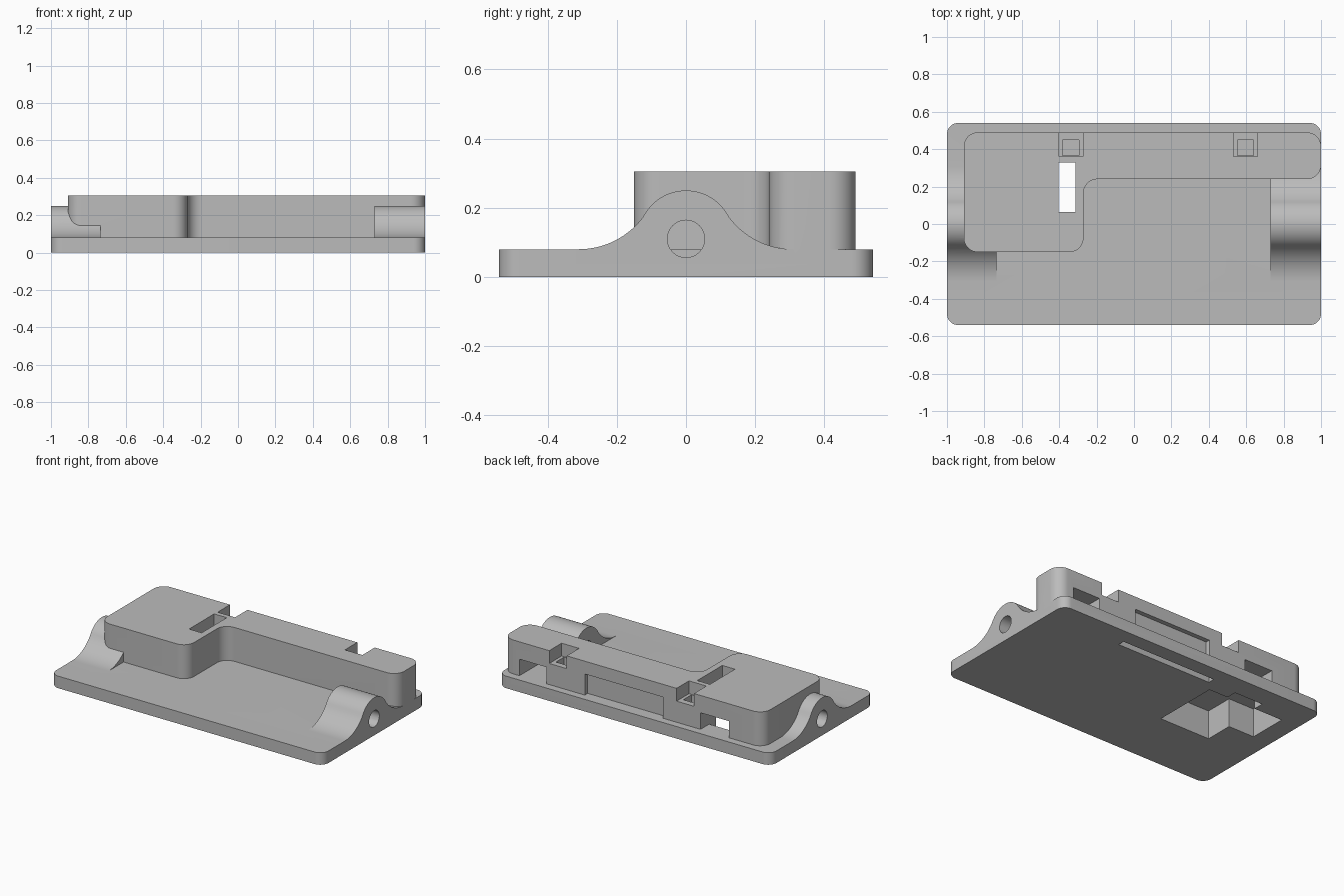
import bpy, bmesh, math
from mathutils import Vector

cube = bpy.data.objects.get("Cube")
if cube:
    bpy.data.objects.remove(cube)

grey = bpy.data.materials.new("plain grey")
grey.use_nodes = True
colour = (0.5, 0.5, 0.5, 1)
grey.diffuse_color = colour
grey.node_tree.nodes["Principled BSDF"].inputs["Base Color"].default_value = colour


def prism(name, points, direction):
    """Extrude a closed outline of 3D points along a direction."""
    bm = bmesh.new()
    face = bm.faces.new([bm.verts.new(p) for p in points])
    out = bmesh.ops.extrude_face_region(bm, geom=[face])
    moved = [v for v in out["geom"] if isinstance(v, bmesh.types.BMVert)]
    bmesh.ops.translate(bm, verts=moved, vec=direction)
    bmesh.ops.recalc_face_normals(bm, faces=bm.faces)
    mesh = bpy.data.meshes.new(name)
    bm.to_mesh(mesh)
    bm.free()
    mesh.materials.append(grey)
    obj = bpy.data.objects.new(name, mesh)
    bpy.context.collection.objects.link(obj)
    return obj


def rounded(corners, radius, steps=10):
    """Fillet every right-angled corner of an outline."""
    result = []
    for i, c in enumerate(corners):
        c = Vector(c)
        a = (Vector(corners[i - 1]) - c).normalized() * radius
        b = (Vector(corners[(i + 1) % len(corners)]) - c).normalized() * radius
        for k in range(steps + 1):
            t = k / steps * math.pi / 2
            result.append(c + a * (1 - math.sin(t)) + b * (1 - math.cos(t)))
    return result


def slab(name, corners, radius, z0, z1):
    outline = [(p.x, p.y, z0) for p in rounded(corners, radius)]
    return prism(name, outline, (0, 0, z1 - z0))


def box(name, x0, x1, y0, y1, z0, z1):
    outline = [(x0, y0, z0), (x1, y0, z0), (x1, y1, z0), (x0, y1, z0)]
    return prism(name, outline, (0, 0, z1 - z0))


def boolean(target, other, operation):
    mod = target.modifiers.new(operation, "BOOLEAN")
    mod.operation, mod.solver, mod.object = operation, "EXACT", other
    bpy.context.view_layer.objects.active = target
    bpy.ops.object.modifier_apply(modifier=mod.name)
    bpy.data.objects.remove(other)


PLATE, TOP, CAVITY, LEDGE = 0.08, 0.305, 0.19, 0.22
AXIS, BUMP, FLARE, REACH = 0.112, 0.138, 0.232, 0.31

# Base plate with rounded corners
body = slab("housing", [(-1, -0.54), (1, -0.54), (1, 0.54), (-1, 0.54)], 0.06, 0, PLATE)

# Raised L-shaped housing
block = slab("raised_block", [(-0.91, -0.15), (-0.27, -0.15), (-0.27, 0.24),
                              (1, 0.24), (1, 0.49), (-0.91, 0.49)], 0.075, 0.04, TOP)
boolean(body, block, "UNION")

# Flared hinge profile: concave foot, round crown, mirrored foot
lean = math.atan2(REACH, PLATE + FLARE - AXIS)
foot = [(-REACH + FLARE * math.sin(lean * k / 12),
         PLATE + FLARE * (1 - math.cos(lean * k / 12))) for k in range(12)]
crown = [(BUMP * math.sin(lean * k / 12), AXIS + BUMP * math.cos(lean * k / 12))
         for k in range(-12, 13)]
profile = foot + crown + [(-y, z) for y, z in reversed(foot)]
profile = [(-REACH, 0.04)] + profile + [(REACH, 0.04)]
for x0, x1 in ((-1, -0.735), (0.73, 1)):
    lug = prism("hinge_lug", [(x0, y, z) for y, z in profile], (x1 - x0, 0, 0))
    boolean(body, lug, "UNION")

# Pin holes through the lugs
for x0, x1 in ((-1.1, -0.735), (0.73, 1.1)):
    ring = [(x0, 0.054 * math.cos(a), 0.11 + 0.054 * math.sin(a))
            for a in (math.tau * k / 32 for k in range(32))]
    boolean(body, prism("pin_hole", ring, (x1 - x0, 0, 0)), "DIFFERENCE")

# Pockets, windows, slots and notches
cuts = [
    ("main_pocket", -0.68, -0.31, -0.12, 0.33, -0.1, CAVITY),
    ("side_pocket", -0.87, -0.6, 0.07, 0.33, -0.1, CAVITY),
    ("pocket_channel", -0.66, -0.45, 0.3, 0.4, -0.1, CAVITY),
    ("near_window", -0.66, -0.45, 0.3, 0.6, PLATE, CAVITY),
    ("far_window", 0.68, 0.88, 0.29, 0.6, PLATE, CAVITY),
    ("top_slot", -0.405, -0.312, 0.065, 0.328, 0.1, 0.4),
    ("back_recess", -0.175, 0.4, 0.46, 0.6, PLATE, LEDGE),
    ("under_slot", -0.25, 0.45, 0.395, 0.44, -0.1, LEDGE - 0.02),
]
for x in (-0.338, 0.597):
    cuts.append(("notch", x - 0.064, x + 0.064, 0.36, 0.6, LEDGE, 0.4))
    cuts.append(("notch_pit", x - 0.043, x + 0.043, 0.365, 0.45, 0.12, 0.4))
for cut in cuts:
    boolean(body, box(*cut), "DIFFERENCE")

# Smooth the rounded walls, keep the edges crisp
bpy.ops.object.select_all(action="DESELECT")
body.select_set(True)
bpy.context.view_layer.objects.active = body
bpy.ops.object.shade_smooth_by_angle(angle=math.radians(30))
